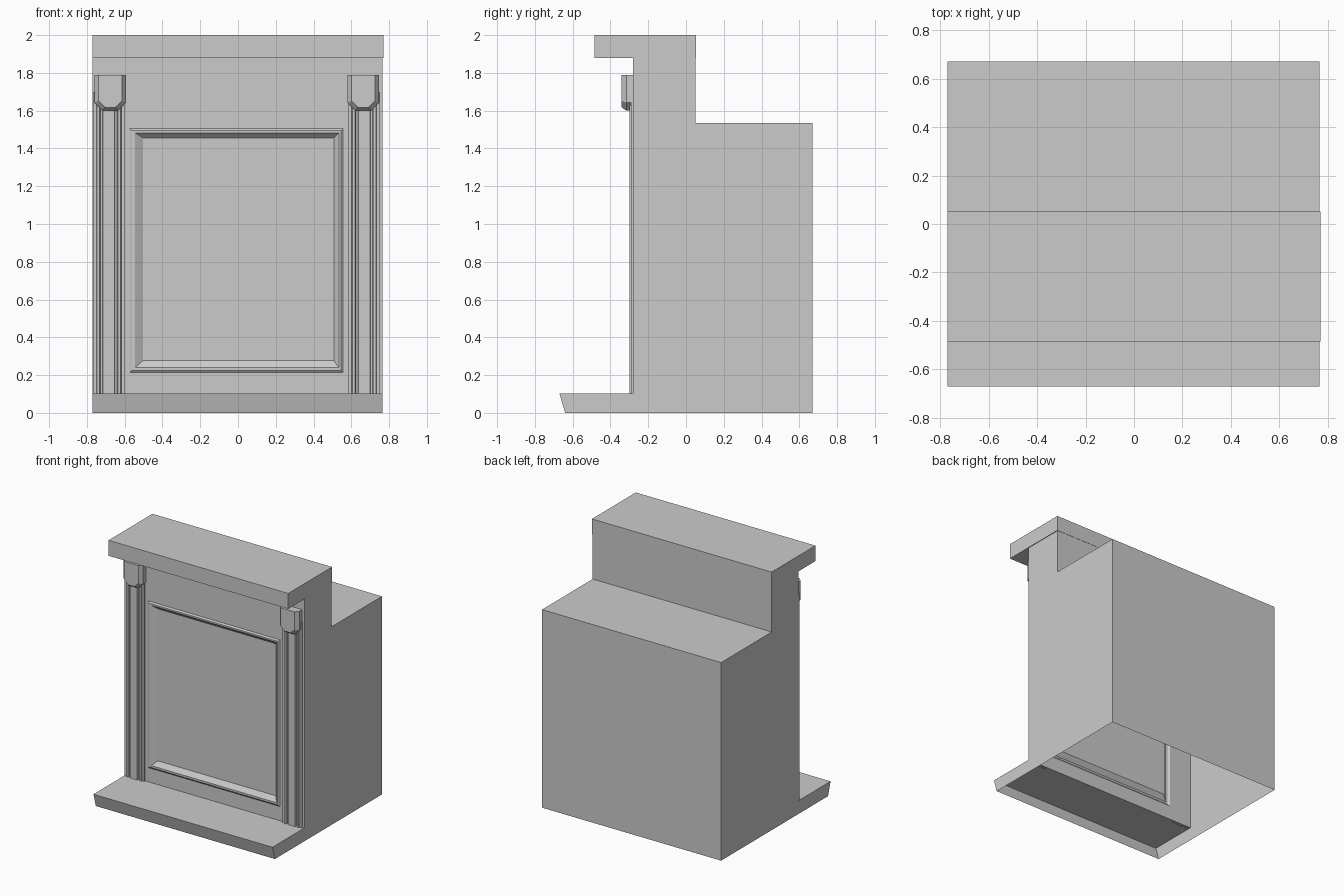
import bpy

if "Cube" in bpy.data.objects:
    bpy.data.objects.remove(bpy.data.objects["Cube"])

X0, X1 = -0.77, 0.765      # side walls
WALL = -0.28               # y of the front wall


def make(name, verts, faces):
    me = bpy.data.meshes.new(name)
    me.from_pydata(verts, [], faces)
    me.update()
    ob = bpy.data.objects.new(name, me)
    bpy.context.collection.objects.link(ob)
    return ob


def loft(name, rings, cap_start=False, cap_end=True):
    """Bridge equal-length closed rings of points, optionally capping the ends."""
    n = len(rings[0])
    verts = [p for r in rings for p in r]
    faces = []
    for k in range(len(rings) - 1):
        a, b = k * n, (k + 1) * n
        faces += [(a + i, a + (i + 1) % n, b + (i + 1) % n, b + i) for i in range(n)]
    if cap_start:
        faces.append(tuple(reversed(range(n))))
    if cap_end:
        faces.append(tuple(range((len(rings) - 1) * n, len(rings) * n)))
    return make(name, verts, faces)


# Hollow cabinet shell, open underneath; the front wall strip is left for the panel
prof = [(-0.64, 0), (-0.67, 0.103), (WALL, 0.103), (WALL, 1.88),
        (0.05, 1.88), (0.05, 1.535), (0.67, 1.535), (0.67, 0)]
n = len(prof)
verts = [(X0, y, z) for y, z in prof] + [(X1, y, z) for y, z in prof]
faces = [(i, n + i, n + i + 1, i + 1) for i in range(n - 1) if i not in (2, 3)]
faces += [tuple(range(n)), tuple(reversed(range(n, 2 * n)))]
make("cabinet_body", verts, faces)

# Front wall with moulded, recessed panel: nested rectangles x0, x1, z0, z1, y
rects = [(X0, X1, 0.103, 1.88, WALL),
         (-0.575, 0.557, 0.213, 1.505, WALL),
         (-0.562, 0.545, 0.225, 1.494, -0.289),
         (-0.545, 0.535, 0.240, 1.482, -0.289),
         (-0.532, 0.525, 0.250, 1.475, -0.281),
         (-0.503, 0.508, 0.277, 1.455, -0.262)]
panel = loft("front_panel", [[(a, y, c), (b, y, c), (b, y, d), (a, y, d)]
                             for a, b, c, d, y in rects])
bpy.context.view_layer.objects.active = panel
panel.select_set(True)
bpy.ops.object.shade_smooth_by_angle()

# Overhanging top slab
loft("top_slab", [[(x, y, z) for x, y in
                   [(-0.77, -0.485), (0.77, -0.485), (0.77, 0.052), (-0.77, 0.052)]]
                  for z in (1.88, 2.0)], cap_start=True)

# Fluted pilasters: half section as (distance from centre, depth in front of the wall)
half = [(0.083, 0), (0.083, 0.012), (0.066, 0.012), (0.062, 0.02), (0.048, 0.02),
        (0.044, 0.007), (0.034, 0.007), (0.03, 0.02)]
section = [(-u, d) for u, d in half] + [(u, d) for u, d in reversed(half)]


def corbel_ring(cx, w, bottom, cut, y):
    pts = [(-w, 1.79), (-w, bottom + cut), (-w + cut, bottom),
           (w - cut, bottom), (w, bottom + cut), (w, 1.79)]
    return [(cx + u, y, z) for u, z in pts]


for side, px, cx in (("left", -0.684, -0.677), ("right", 0.668, 0.663)):
    m = len(section)
    pv = [(px + u, WALL - d, z) for z in (0.1, 1.7) for u, d in section]
    pf = [(i, i + 1, m + i + 1, m + i) for i in range(m - 1)]
    make(side + "_pilaster", pv, pf)

    # Corbel block with chamfered lower corners and a bevelled front
    loft(side + "_corbel", [corbel_ring(cx, 0.083, 1.60, 0.042, WALL),
                            corbel_ring(cx, 0.083, 1.60, 0.042, -0.315),
                            corbel_ring(cx, 0.062, 1.618, 0.034, -0.341)],
         cap_start=True)
